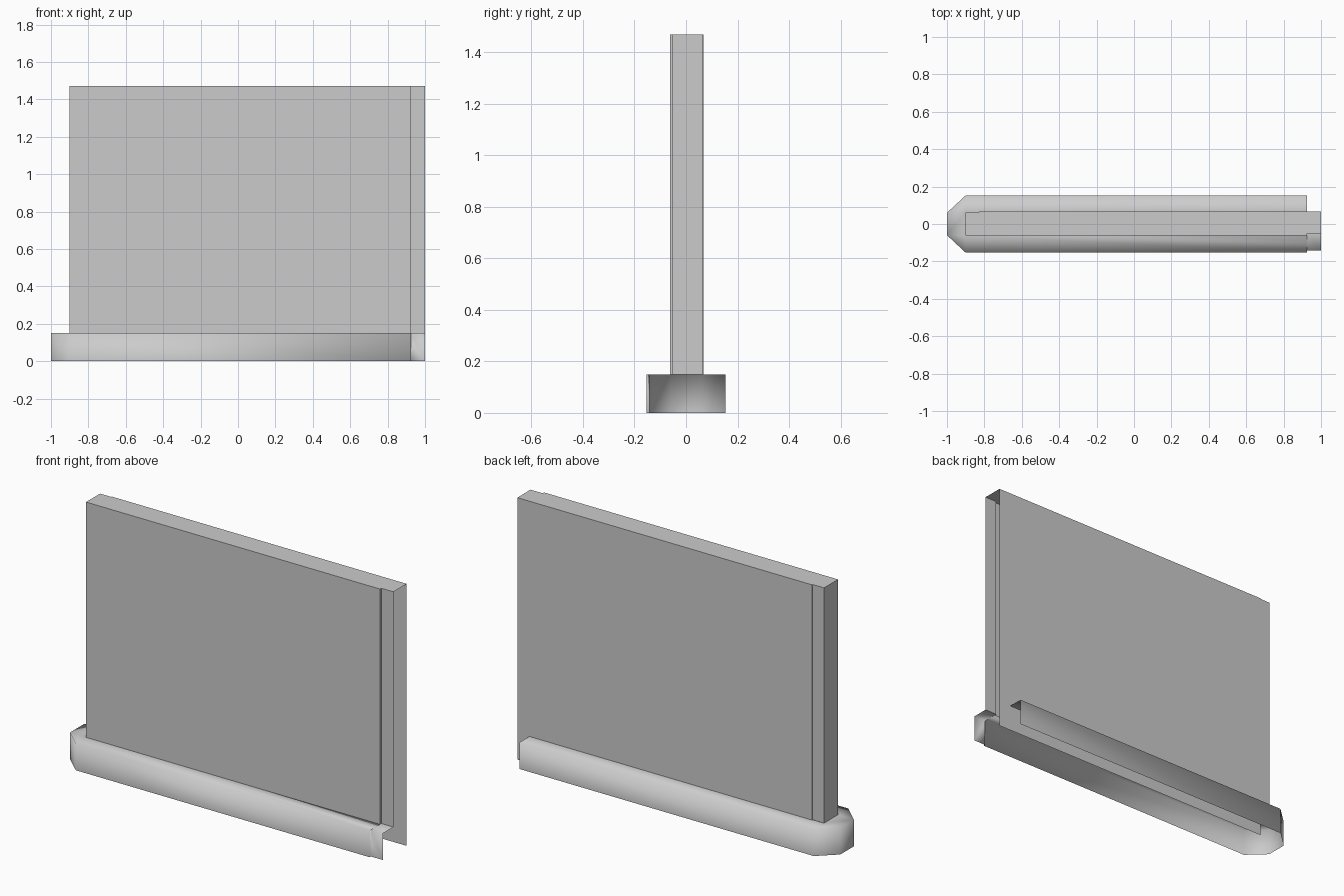
import bpy, bmesh

if "Cube" in bpy.data.objects:
    bpy.data.objects.remove(bpy.data.objects["Cube"])

FOOT, TOP = 0.15, 1.47


def make(name, faces, smooth=False):
    """Open sheet object from lists of corner points."""
    bm = bmesh.new()
    for pts in faces:
        bm.faces.new([bm.verts.new(p) for p in pts])
    bmesh.ops.remove_doubles(bm, verts=bm.verts, dist=0.0005)
    for f in bm.faces:
        f.smooth = smooth
    mesh = bpy.data.meshes.new(name)
    bm.to_mesh(mesh)
    bm.free()
    obj = bpy.data.objects.new(name, mesh)
    bpy.context.collection.objects.link(obj)
    return obj


def ring(low, high, z0, z1):
    """Quads joining two matching plan outlines at heights z0 and z1."""
    a = [(x, y, z0) for x, y in low]
    b = [(x, y, z1) for x, y in high]
    return [(a[i], b[i], b[i + 1], a[i + 1]) for i in range(len(a) - 1)]


# Wall slab: open at the right end, with slightly stepped end strips
wall = [(1, -0.05), (0.925, -0.05), (0.925, -0.062), (-0.9, -0.062),
        (-0.9, 0.062), (-0.83, 0.062), (-0.83, 0.067), (1, 0.067)]
cap = [[(x, y, TOP) for x, y in reversed(wall)]]
make("wall", ring(wall, wall, FOOT, TOP) + cap)

# Lower part of the back panel, running down to the floor
back = wall[-2:]
make("back_panel_foot", ring(back, back, 0, FOOT))

# Skirting: chamfered left end, open underneath and at the right
outer = [(1, -0.142), (0.925, -0.142), (0.925, -0.153), (-0.9, -0.153),
         (-1, -0.06), (-1, 0.06), (-0.9, 0.153), (0.925, 0.153)]
inner = [(1, -0.05), (0.925, -0.05), (0.925, -0.062), (-0.9, -0.062),
         (-0.9, -0.0615), (-0.9, 0.0615), (-0.9, 0.0625), (0.925, 0.067)]
make("skirting", ring(outer, outer, 0, FOOT) + ring(outer, inner, FOOT, FOOT),
     smooth=True)
